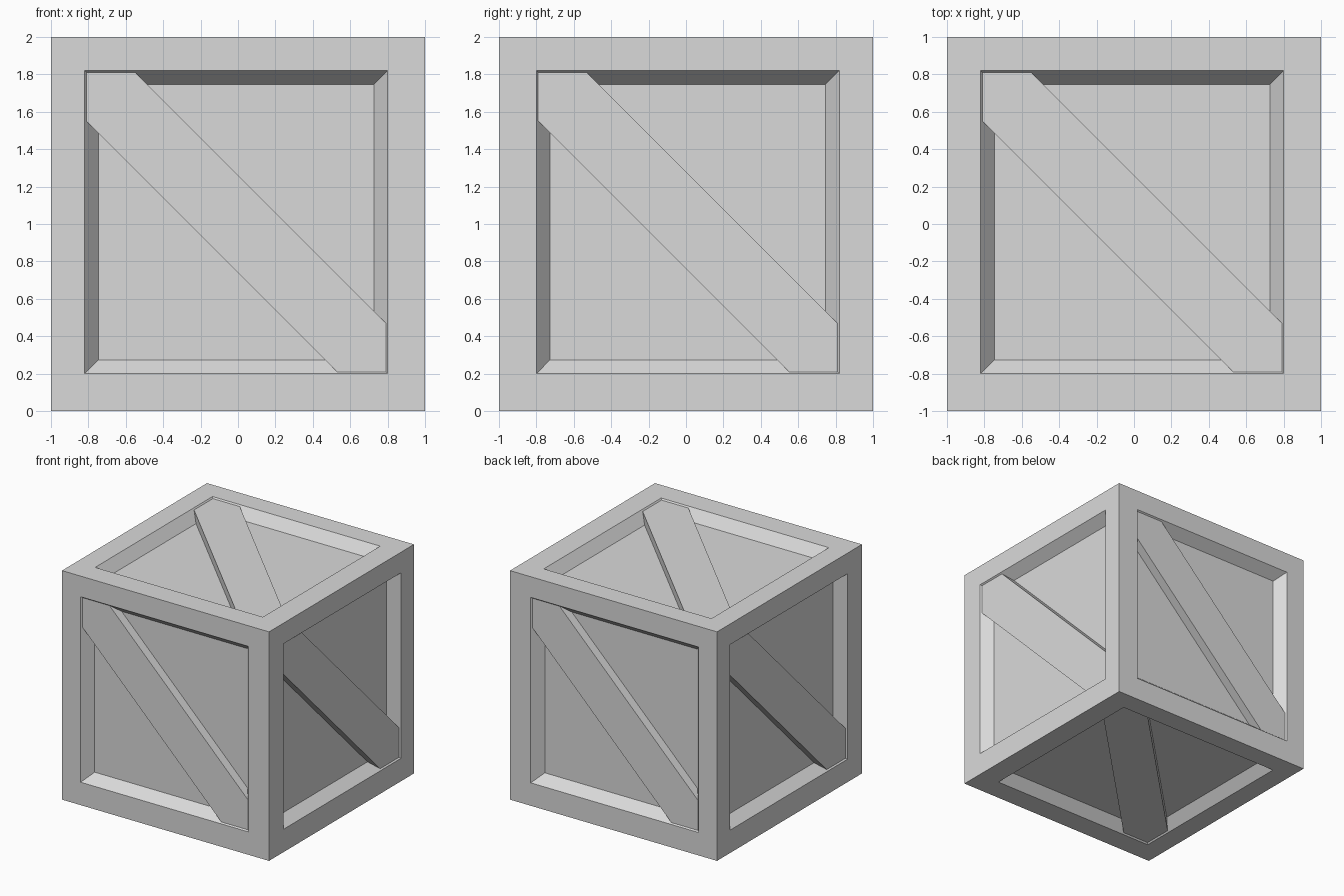
import bpy
import bmesh
from mathutils import Vector, Matrix

old = bpy.data.objects.get("Cube")
if old:
    bpy.data.objects.remove(old, do_unlink=True)

CENTRE = Vector((0, 0, 1))
SHIFT = Vector((-0.01, 0.01, 0.01))   # panels sit slightly off centre
FRAME, SLOPE, DEPTH = 0.19, 0.073, 0.09
REACH, CUT, TOP = 0.80, 0.54, 0.988   # brace outline and outer height

grey = bpy.data.materials.new("crate_grey")
grey.use_nodes = True
colour = (0.7, 0.7, 0.7, 1)
grey.diffuse_color = colour
grey.node_tree.nodes["Principled BSDF"].inputs["Base Color"].default_value = colour


def add_object(name, bm):
    bmesh.ops.recalc_face_normals(bm, faces=bm.faces)
    mesh = bpy.data.meshes.new(name)
    bm.to_mesh(mesh)
    bm.free()
    mesh.materials.append(grey)
    obj = bpy.data.objects.new(name, mesh)
    bpy.context.collection.objects.link(obj)


# Crate body: cube with a sloping recess in every side
bm = bmesh.new()
bmesh.ops.create_cube(bm, size=2, matrix=Matrix.Translation(CENTRE))
panels = list(bm.faces)
bmesh.ops.inset_individual(bm, faces=panels, thickness=FRAME, use_even_offset=True)
for face in panels:
    face.normal_update()
    slide = SHIFT - face.normal * SHIFT.dot(face.normal)
    bmesh.ops.translate(bm, verts=face.verts, vec=slide)
bmesh.ops.inset_individual(bm, faces=panels, thickness=SLOPE, use_even_offset=True)
for face in panels:
    bmesh.ops.translate(bm, verts=face.verts, vec=face.normal * -DEPTH)
add_object("crate_body", bm)


# Diagonal braces: one pointed plank per side, upper left to lower right
def add_brace(side, normal, up):
    n, w = Vector(normal), Vector(up)
    u = w.cross(n)
    origin = CENTRE + SHIFT - n * SHIFT.dot(n)
    half = [(-REACH, REACH), (-CUT, REACH), (REACH, -CUT)]
    outline = half + [(-a, -b) for a, b in half]
    bm = bmesh.new()
    base = origin + n * (1 - DEPTH - 0.01)
    face = bm.faces.new([bm.verts.new(base + u * a + w * b) for a, b in outline])
    out = bmesh.ops.extrude_face_region(bm, geom=[face])
    verts = [v for v in out["geom"] if isinstance(v, bmesh.types.BMVert)]
    bmesh.ops.translate(bm, verts=verts, vec=n * (TOP - 1 + DEPTH + 0.01))
    add_object(side + "_brace", bm)


Z = (0, 0, 1)
add_brace("front", (0, -1, 0), Z)
add_brace("back", (0, 1, 0), Z)
add_brace("right", (1, 0, 0), Z)
add_brace("left", (-1, 0, 0), Z)
add_brace("top", Z, (0, 1, 0))
add_brace("bottom", (0, 0, -1), (0, -1, 0))
